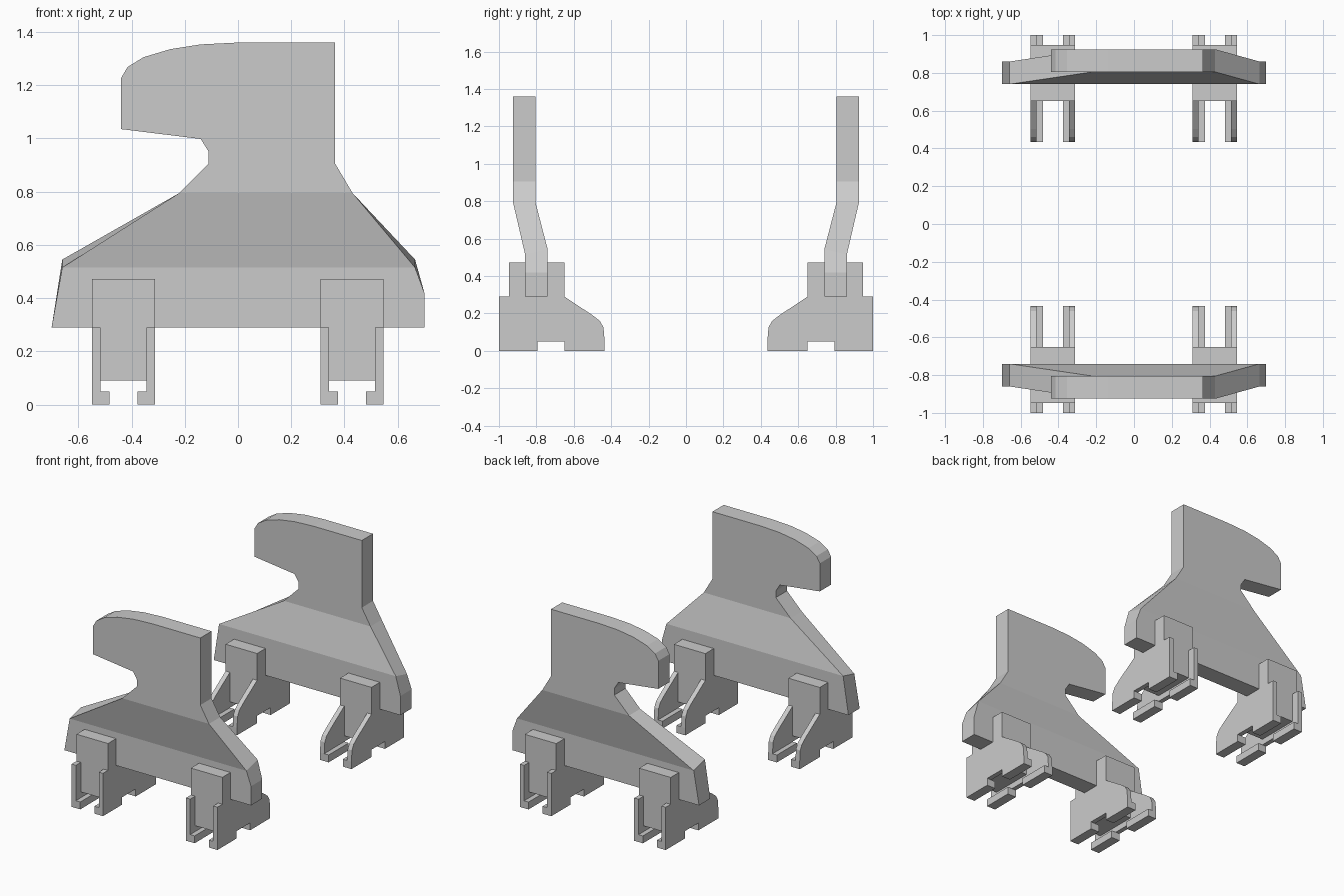
import bpy, bmesh

if "Cube" in bpy.data.objects:
    bpy.data.objects.remove(bpy.data.objects["Cube"])


def finish(name, bm):
    bmesh.ops.recalc_face_normals(bm, faces=bm.faces)
    me = bpy.data.meshes.new(name)
    bm.to_mesh(me)
    bm.free()
    ob = bpy.data.objects.new(name, me)
    bpy.context.collection.objects.link(ob)
    return ob


def prism(bm, pts, a, b):
    """Extrude a (y, z) outline along x from a to b."""
    lo = [bm.verts.new((a, y, z)) for y, z in pts]
    hi = [bm.verts.new((b, y, z)) for y, z in pts]
    bm.faces.new(lo)
    bm.faces.new(hi)
    n = len(pts)
    for i in range(n):
        j = (i + 1) % n
        bm.faces.new((lo[i], lo[j], hi[j], hi[i]))


def box(bm, x0, x1, y0, y1, z0, z1):
    prism(bm, [(y0, z0), (y1, z0), (y1, z1), (y0, z1)], x0, x1)


# bracket outline (x, z), anticlockwise from the lower left
OUTLINE = [(-.70, .29), (.70, .29), (.70, .42), (.665, .515), (.43, .795),
           (.365, .905), (.365, 1.36), (0, 1.36), (-.14, 1.353), (-.255, 1.335),
           (-.355, 1.305), (-.415, 1.268), (-.44, 1.225), (-.44, 1.035),
           (-.14, .998), (-.11, .95), (-.11, .905), (-.22, .795), (-.66, .515)]
BANDS = [[0, 1, 2, 3, 18], [18, 3, 4, 17], list(range(4, 18))]


def bracket(name, s):
    bm = bmesh.new()
    sides = []
    for inner in (True, False):
        vs = []
        for x, z in OUTLINE:
            y = (.74 if inner else .86) + (.065 if z > .6 else 0)
            if inner and z == .515:
                z = .545
            vs.append(bm.verts.new((x, s * y, z)))
        for band in BANDS:
            bm.faces.new([vs[i] for i in band])
        sides.append(vs)
    p, q = sides
    n = len(p)
    for i in range(n):
        j = (i + 1) % n
        bm.faces.new((p[i], p[j], q[j], q[i]))
    finish(name, bm)


# side cheek outline (y, z) above the foot flanges
CHEEK = [(.435, .05), (1, .05), (1, .29), (.65, .29), (.503, .193),
         (.46, .16), (.441, .125)]


def clip(name, cx, s):
    bm = bmesh.new()
    # central block, wide above the cheeks and narrow between them
    box(bm, cx - .118, cx + .118, s * .65, s * .947, .29, .472)
    box(bm, cx - .086, cx + .086, s * .65, s * .947, .09, .29)
    for d in (-1, 1):
        # cheek and its inward foot flanges
        prism(bm, [(s * y, z) for y, z in CHEEK], cx + d * .086, cx + d * .118)
        for y0, y1 in ((.435, .65), (.795, 1)):
            box(bm, cx + d * .053, cx + d * .118, s * y0, s * y1, 0, .05)
    finish(name, bm)


for s, side in ((-1, "front"), (1, "back")):
    bracket(side + "_bracket", s)
    for cx, hand in ((-.43, "left"), (.428, "right")):
        clip(f"{side}_{hand}_clip", cx, s)
